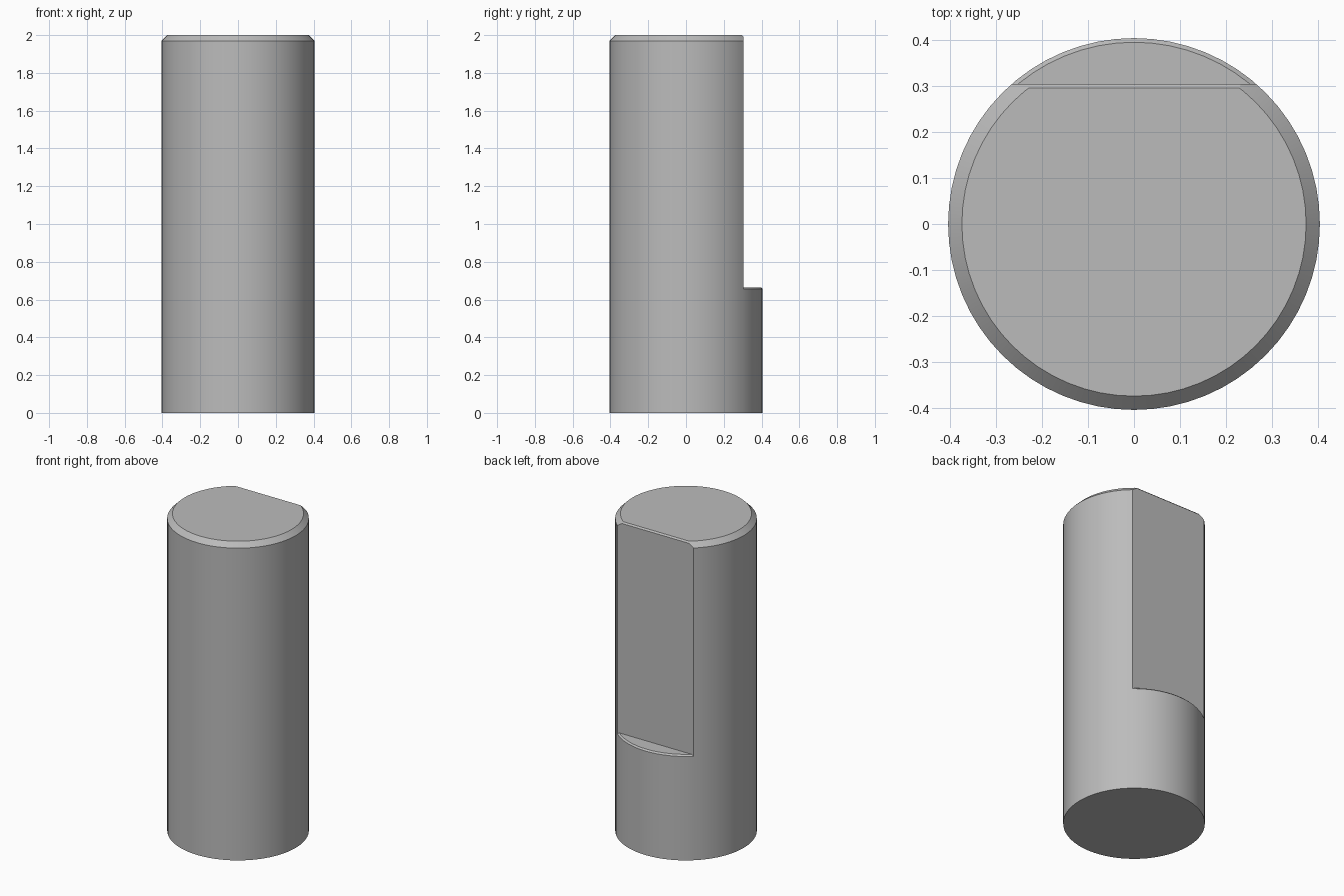
import bpy, bmesh, math
from mathutils import Vector

cube = bpy.data.objects.get("Cube")
if cube:
    bpy.data.objects.remove(cube, do_unlink=True)

SEGMENTS = 64
RADIUS = 0.405
FLAT_Y = 0.305      # position of the milled flat
LEDGE_Z = 0.665     # where the flat starts
BEVEL = 0.009       # small chamfer on ledge and flat
CHAMFER = 0.03      # large chamfer on the top rim


def lathe(bm, profile):
    """Stack rings of (radius, z), closing the first and last."""
    rings = []
    for r, z in profile:
        angles = [math.tau * i / SEGMENTS for i in range(SEGMENTS)]
        rings.append([bm.verts.new((r * math.cos(a), r * math.sin(a), z)) for a in angles])
    for low, high in zip(rings, rings[1:]):
        for i in range(SEGMENTS):
            j = (i + 1) % SEGMENTS
            bm.faces.new((low[i], low[j], high[j], high[i]))
    bm.faces.new(rings[0][::-1])
    bm.faces.new(rings[-1])


def cut(bm, geom, point, normal):
    """Remove everything on the side the normal points to."""
    bmesh.ops.bisect_plane(bm, geom=geom, dist=1e-6, plane_co=point,
                           plane_no=normal, clear_outer=True)


def everything(bm):
    return bm.verts[:] + bm.edges[:] + bm.faces[:]


def fill_open(bm):
    edges = [e for e in bm.edges if e.is_boundary]
    bmesh.ops.holes_fill(bm, edges=edges, sides=0)


bm = bmesh.new()

# Tall shaft, sliced at the flat
lathe(bm, [(RADIUS, 0), (RADIUS, LEDGE_Z - BEVEL),
           (RADIUS, 2 - CHAMFER), (RADIUS - CHAMFER, 2)])
cut(bm, everything(bm), Vector((0, FLAT_Y, 0)), Vector((0, 1, 0)))

# Short ledge behind the flat
old = set(everything(bm))
lathe(bm, [(RADIUS, 0), (RADIUS, LEDGE_Z - BEVEL), (RADIUS - BEVEL, LEDGE_Z)])
ledge = [g for g in everything(bm) if g not in old]
cut(bm, ledge, Vector((0, FLAT_Y, 0)), Vector((0, -1, 0)))

# Weld both and close the flat, then chamfer its top edge
bmesh.ops.remove_doubles(bm, verts=bm.verts[:], dist=1e-4)
fill_open(bm)
upper = [f for f in bm.faces if max(v.co.z for v in f.verts) > 1]
geom = list({e for f in upper for e in f.edges} | {v for f in upper for v in f.verts}) + upper
cut(bm, geom, Vector((0, FLAT_Y, 2 - BEVEL)), Vector((0, 1, 1)))
fill_open(bm)
bmesh.ops.recalc_face_normals(bm, faces=bm.faces[:])

mesh = bpy.data.meshes.new("shaft")
bm.to_mesh(mesh)
bm.free()
shaft = bpy.data.objects.new("shaft", mesh)
bpy.context.collection.objects.link(shaft)

# Plain grey metal
grey = bpy.data.materials.new("grey")
grey.use_nodes = True
colour = (0.5, 0.5, 0.5, 1)
grey.diffuse_color = colour
grey.node_tree.nodes["Principled BSDF"].inputs["Base Color"].default_value = colour
mesh.materials.append(grey)

# Smooth sides with sharp rims
bpy.ops.object.select_all(action='DESELECT')
shaft.select_set(True)
bpy.context.view_layer.objects.active = shaft
bpy.ops.object.shade_smooth_by_angle(angle=math.radians(25))
